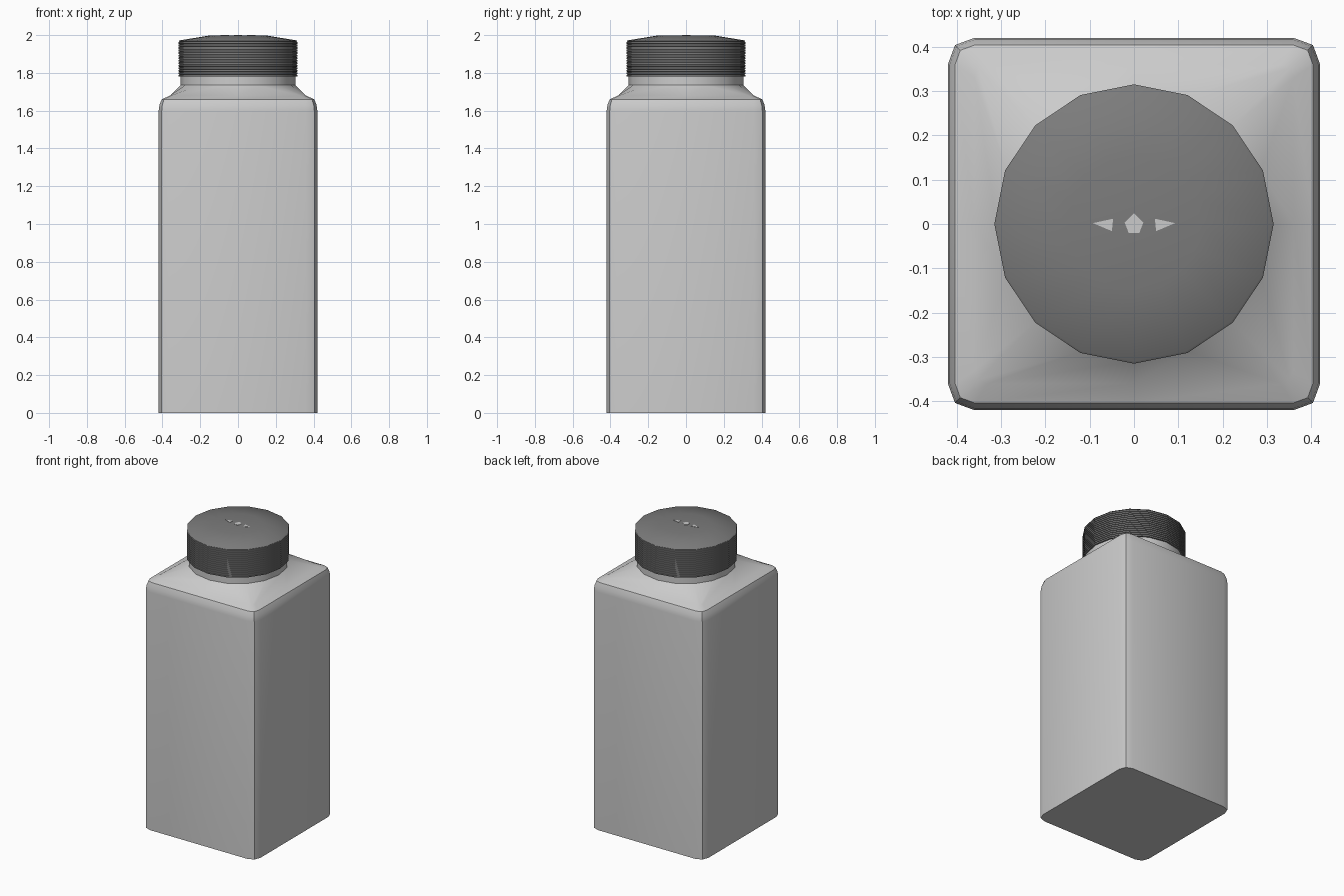
import bpy, bmesh
from math import cos, sin, tau, radians

if "Cube" in bpy.data.objects:
    bpy.data.objects.remove(bpy.data.objects["Cube"])


def circle(r, z, n=16):
    return [(r * cos(tau * i / n), r * sin(tau * i / n), z) for i in range(n)]


def square(h, b, z):
    # 16 points: edge midpoints plus three points per rounded corner
    quarter = [(h, 0), (h, h - b), (h - b * 0.27, h - b * 0.27), (h - b, h)]
    pts = []
    for k in range(4):
        for x, y in quarter:
            for _ in range(k):
                x, y = -y, x
            pts.append((x, y, z))
    return pts


def loft(name, rings, smooth=True):
    bm = bmesh.new()
    loops = [[bm.verts.new(p) for p in ring] for ring in rings]
    n = len(loops[0])
    for a, b in zip(loops, loops[1:]):
        for i in range(n):
            j = (i + 1) % n
            bm.faces.new((a[i], a[j], b[j], b[i]))
    bm.faces.new(loops[0][::-1])
    bm.faces.new(loops[-1])
    bmesh.ops.recalc_face_normals(bm, faces=bm.faces)
    mesh = bpy.data.meshes.new(name)
    bm.to_mesh(mesh)
    bm.free()
    ob = bpy.data.objects.new(name, mesh)
    bpy.context.collection.objects.link(ob)
    if smooth:
        bpy.ops.object.select_all(action='DESELECT')
        ob.select_set(True)
        bpy.context.view_layer.objects.active = ob
        bpy.ops.object.shade_smooth_by_angle(angle=radians(30))
    return ob


# Square bottle body blending into a round neck
loft("bottle_body", [
    square(0.42, 0.06, 0), square(0.42, 0.06, 1.60),
    square(0.416, 0.057, 1.63), square(0.404, 0.045, 1.66),
    square(0.36, 0.03, 1.68), circle(0.31, 1.73),
    circle(0.305, 1.735), circle(0.305, 1.85)])

# Screw cap with fine horizontal ribs and a gently domed top
rings = []
ribs, z0, z1 = 14, 1.78, 1.968
step = (z1 - z0) / ribs
for i in range(ribs):
    z = z0 + i * step
    rings += [circle(0.315, z), circle(0.315, z + step * 0.6),
              circle(0.311, z + step * 0.7), circle(0.311, z + step * 0.9)]
rings += [circle(0.315, z1), circle(0.31, 1.972), circle(0.15, 1.998)]
cap = loft("screw_cap", rings)
dark = bpy.data.materials.new("dark_grey")
dark.diffuse_color = (0.2, 0.2, 0.2, 1)
dark.use_nodes = True
dark.node_tree.nodes["Principled BSDF"].inputs["Base Color"].default_value = dark.diffuse_color
cap.data.materials.append(dark)

# Small vent inserts across the cap top
vents = {
    "vent_centre": [(0, 0.024), (-0.021, 0.003), (-0.012, -0.02), (0.012, -0.02), (0.021, 0.003)],
    "vent_left": [(-0.093, 0.002), (-0.05, -0.016), (-0.047, 0.012)],
    "vent_right": [(0.093, 0.002), (0.047, 0.012), (0.05, -0.016)],
}
for name, pts in vents.items():
    loft(name, [[(x, y, z) for x, y in pts] for z in (1.99, 2.0)], smooth=False)
